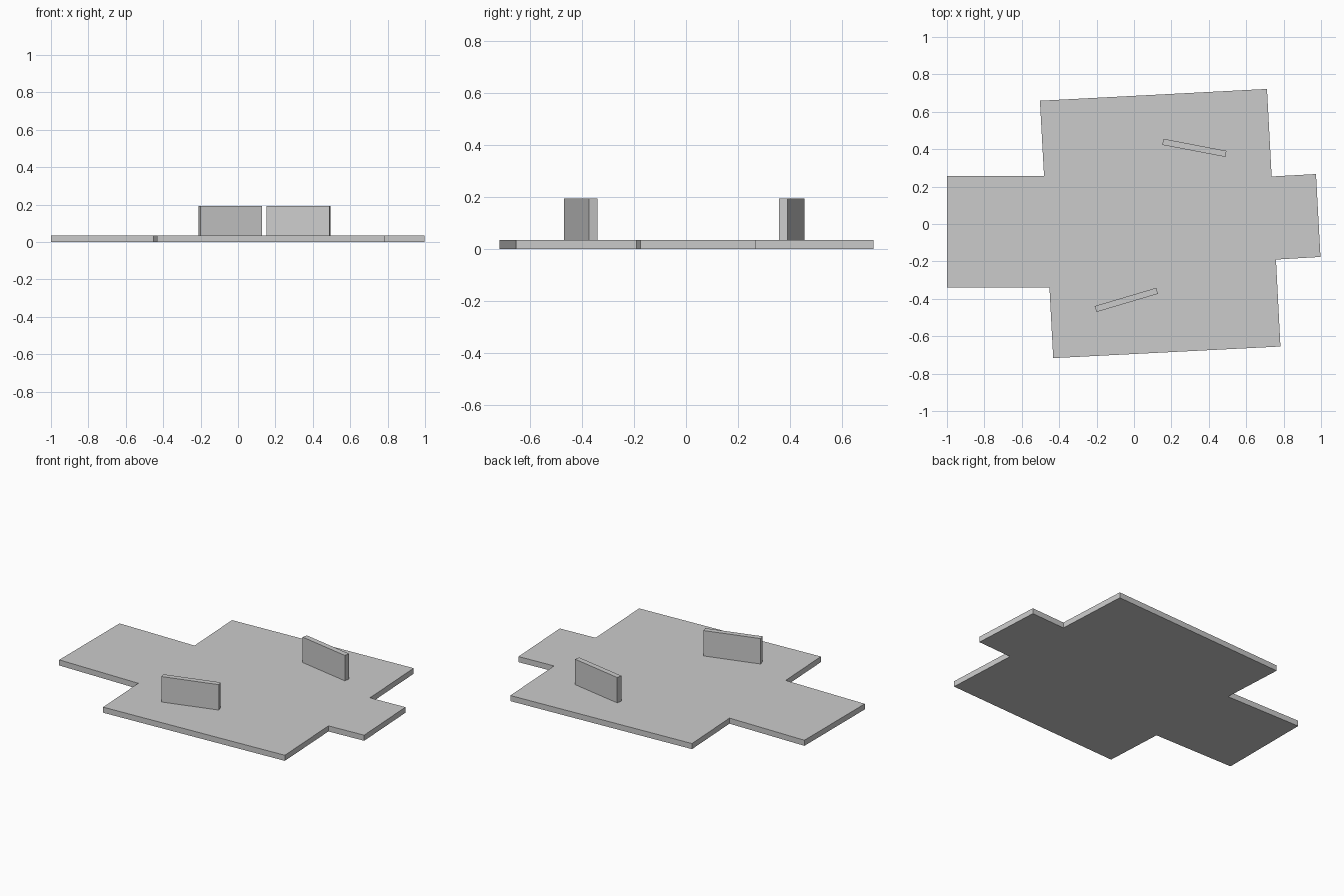
import bpy, bmesh, math

if "Cube" in bpy.data.objects:
    bpy.data.objects.remove(bpy.data.objects["Cube"])

grey = bpy.data.materials.new("plain grey")
grey.diffuse_color = (0.6, 0.6, 0.6, 1)
grey.use_nodes = True
grey.node_tree.nodes["Principled BSDF"].inputs["Base Color"].default_value = grey.diffuse_color

SLAB_TOP, WALL_TOP = 0.035, 0.194


def prism(name, outline, z0, z1):
    """Extrude a counter-clockwise outline from z0 up to z1."""
    bm = bmesh.new()
    base = bm.faces.new([bm.verts.new((x, y, z0)) for x, y in outline])
    top = bmesh.ops.extrude_face_region(bm, geom=[base])["geom"]
    for v in top:
        if isinstance(v, bmesh.types.BMVert):
            v.co.z = z1
    bmesh.ops.recalc_face_normals(bm, faces=bm.faces)
    mesh = bpy.data.meshes.new(name)
    bm.to_mesh(mesh)
    bm.free()
    mesh.materials.append(grey)
    obj = bpy.data.objects.new(name, mesh)
    bpy.context.collection.objects.link(obj)
    return obj


# Floor slab: slightly turned main hall with a wing on each side
prism("floor_slab", [
    (-1.0, -0.34), (-0.452, -0.34), (-0.432, -0.717), (0.783, -0.655),
    (0.759, -0.19), (0.997, -0.176), (0.973, 0.267), (0.736, 0.254),
    (0.711, 0.722), (-0.503, 0.659), (-0.481, 0.257), (-1.0, 0.257),
], 0, SLAB_TOP)

# Two free-standing walls
half_l, half_t = 0.1715, 0.0165
for name, x, y, angle in (("back_wall", 0.323, 0.407, -10.8),
                          ("front_wall", -0.041, -0.406, 16.5)):
    wall = prism(name, [(-half_l, -half_t), (half_l, -half_t),
                        (half_l, half_t), (-half_l, half_t)], SLAB_TOP, WALL_TOP)
    wall.location = (x, y, 0)
    wall.rotation_euler.z = math.radians(angle)
